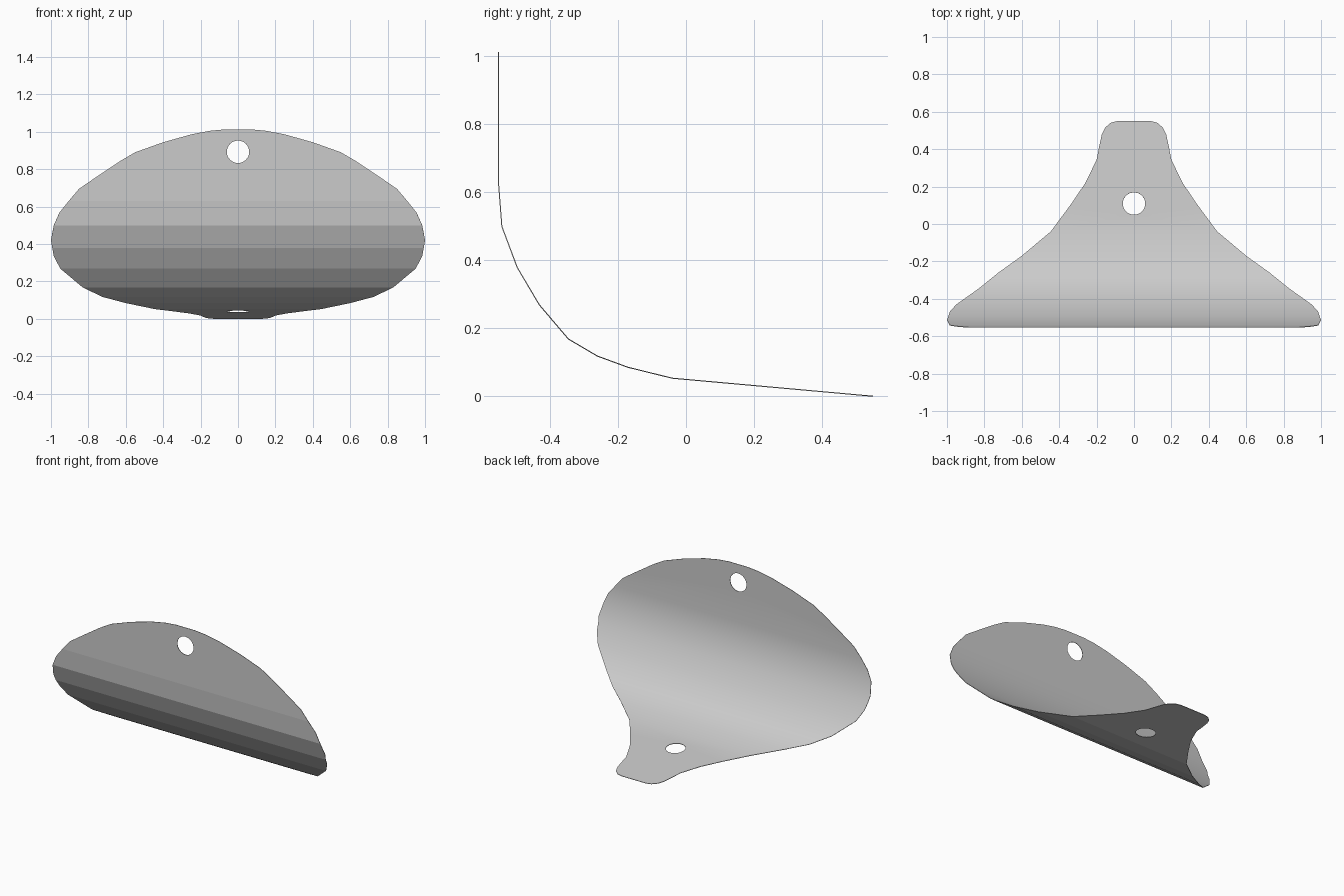
import bpy, bmesh, math
from mathutils import Vector

cube = bpy.data.objects.get("Cube")
if cube:
    bpy.data.objects.remove(cube)

THICKNESS = 0.003
HOLE_RADIUS = 0.06

# Fold lines from the top edge to the tail: half width, y, z
folds = [(0.07, -0.55, 1.013), (0.905, -0.55, 0.63), (0.985, -0.54, 0.5),
         (0.993, -0.495, 0.38), (0.95, -0.43, 0.27), (0.83, -0.345, 0.17),
         (0.725, -0.26, 0.12), (0.6, -0.17, 0.087), (0.445, -0.04, 0.055),
         (0.09, 0.55, 0.002)]
# Extra rim points inside a panel: half width, fraction of the panel length
rim = {0: [(0.15, 0.02), (0.25, 0.07), (0.4, 0.18), (0.55, 0.32),
           (0.635, 0.45), (0.755, 0.66), (0.85, 0.83)],
       1: [(0.955, 0.48)], 2: [(1.0, 0.65)], 3: [(0.985, 0.4)],
       8: [(0.34, 0.24), (0.26, 0.44), (0.2, 0.65), (0.185, 0.78),
           (0.172, 0.88), (0.155, 0.94), (0.125, 0.985)]}
# Hole centre in a panel, as a distance from its upper fold
holes = {0: 0.12, 8: 0.15}

bm = bmesh.new()


def loop(verts):
    """Join verts into a closed ring of edges, reusing shared ones."""
    return [bm.edges.get((a, b)) or bm.edges.new((a, b))
            for a, b in zip(verts, verts[1:] + verts[:1])]


rows = [[bm.verts.new((s * w, y, z)) for s in (-1, 1)] for w, y, z in folds]

# Flat panels between neighbouring folds
for i in range(len(folds) - 1):
    start, end = Vector((0, *folds[i][1:])), Vector((0, *folds[i + 1][1:]))
    along = (end - start).normalized()
    side = {s: [bm.verts.new(start.lerp(end, f) + Vector((s * w, 0, 0)))
                for w, f in rim.get(i, [])] for s in (-1, 1)}
    edges = loop([rows[i][0], rows[i][1]] + side[1]
                 + [rows[i + 1][1], rows[i + 1][0]] + side[-1][::-1])
    if i in holes:
        centre = start + along * holes[i]
        edges += loop([bm.verts.new(centre + HOLE_RADIUS * (
            Vector((math.cos(a), 0, 0)) + along * math.sin(a)))
            for a in (math.tau * k / 32 for k in range(32))])
    bmesh.ops.triangle_fill(bm, use_beauty=True, use_dissolve=False, edges=edges,
                            normal=Vector((1, 0, 0)).cross(along))

# Point every face into the hollow, then give the sheet its thickness
hollow = Vector((0, 1, 1))
for f in bm.faces:
    f.normal_update()
    if f.normal.dot(hollow) < 0:
        f.normal_flip()
bm.normal_update()
bmesh.ops.solidify(bm, geom=bm.faces[:], thickness=THICKNESS)
bmesh.ops.recalc_face_normals(bm, faces=bm.faces[:])

mesh = bpy.data.meshes.new("curved_plate")
bm.to_mesh(mesh)
bm.free()
plate = bpy.data.objects.new("curved_plate", mesh)
bpy.context.collection.objects.link(plate)

# Smooth hollow side, faceted outer side
bpy.context.view_layer.objects.active = plate
plate.select_set(True)
bpy.ops.object.shade_smooth_by_angle(angle=math.radians(40))
for p in mesh.polygons:
    p.use_smooth = p.normal.dot(hollow) > 0.5

# Grey metal
grey = bpy.data.materials.new("plain_grey")
grey.use_nodes = True
colour = (0.6, 0.6, 0.6, 1)
grey.diffuse_color = colour
grey.node_tree.nodes["Principled BSDF"].inputs["Base Color"].default_value = colour
mesh.materials.append(grey)
